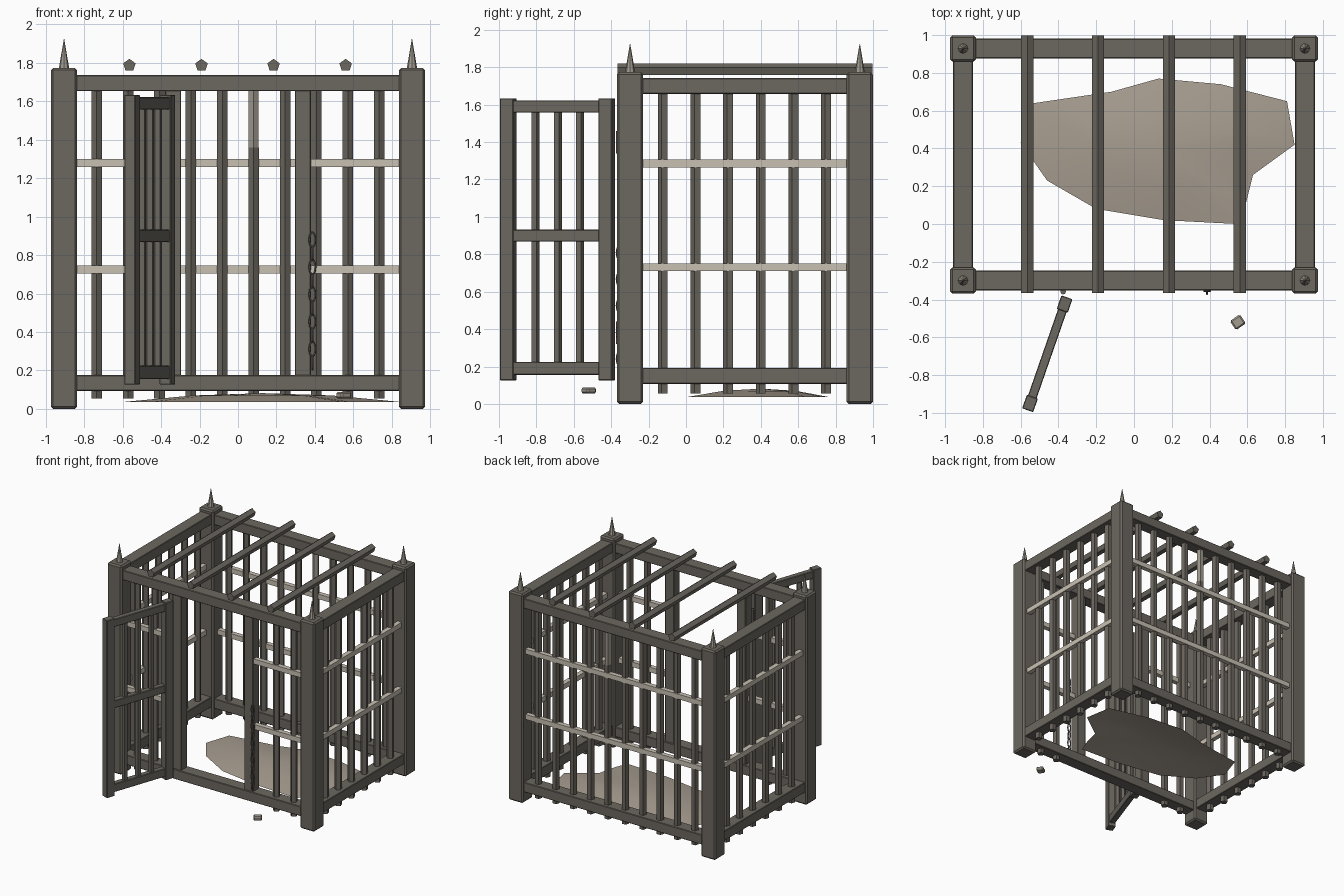
import bpy, bmesh, math
from mathutils import Vector, Matrix

cube = bpy.data.objects.get("Cube")
if cube:
    bpy.data.objects.remove(cube, do_unlink=True)


def material(name, rgb):
    m = bpy.data.materials.new(name)
    m.use_nodes = True
    m.diffuse_color = (*rgb, 1)
    m.node_tree.nodes["Principled BSDF"].inputs["Base Color"].default_value = (*rgb, 1)
    return m


IRON = material("dark iron", (0.15, 0.135, 0.115))
BAND = material("pale band", (0.58, 0.53, 0.45))
STEEL = material("worn steel", (0.36, 0.33, 0.28))
CLOTH = material("tan cloth", (0.39, 0.34, 0.28))


def finish(name, bm, mat, matrix=Matrix()):
    mesh = bpy.data.meshes.new(name)
    bm.to_mesh(mesh)
    bm.free()
    mesh.materials.append(mat)
    ob = bpy.data.objects.new(name, mesh)
    ob.matrix_world = matrix
    bpy.context.collection.objects.link(ob)
    return ob


def box(name, center, size, mat=IRON, bevel=0.004, frame=Matrix()):
    bm = bmesh.new()
    bmesh.ops.create_cube(bm, size=1)
    bmesh.ops.scale(bm, vec=size, verts=bm.verts)
    if bevel:
        bmesh.ops.bevel(bm, geom=bm.edges[:], offset=bevel, segments=1, affect='EDGES')
    return finish(name, bm, mat, frame @ Matrix.Translation(center))


def rod(name, a, b, r, mat=IRON, sides=5, tip=None, frame=Matrix()):
    a, b = Vector(a), Vector(b)
    axis = b - a
    bm = bmesh.new()
    bmesh.ops.create_cone(bm, cap_ends=True, segments=sides, radius1=r,
                          radius2=r if tip is None else tip, depth=axis.length)
    turn = axis.to_track_quat('Z', 'Y').to_matrix().to_4x4()
    return finish(name, bm, mat, frame @ Matrix.Translation((a + b) / 2) @ turn)


PX, YF, YB = 0.905, -0.299, 0.929
YM = (YF + YB) / 2
BAND_Z = (0.725, 1.28)

# Corner posts with spikes
for x in (-PX, PX):
    for y in (YF, YB):
        box("corner_post", (x, y, 0.887), (0.137, 0.14, 1.774), bevel=0.012)
        rod("post_spike", (x, y, 1.765), (x, y, 1.925), 0.028, STEEL, 8, 0.001)

# Horizontal rails
for y in (YF, YB):
    for z in (0.135, 1.695):
        box("long_rail", (0, y, z), (1.74, 0.105, 0.083))
for x in (-PX, PX):
    for z in (0.15, 1.7):
        box("side_rail", (x, YM, z), (0.105, 1.16, 0.085))

# Vertical bars: back and front walls
for i in range(10):
    x = -0.735 + i * 0.1633
    snapped = i == 5
    rod("back_bar", (x, YB, 0.055), (x, YB, 1.36 if snapped else 1.69), 0.029)
    if snapped:
        rod("back_bar_top", (x, YB, 1.36), (x, YB, 1.69), 0.027, STEEL)
    if abs(x) > 0.5:
        rod("front_bar", (x, YF, 0.055), (x, YF, 1.69), 0.029)

# Vertical bars: side walls
for x in (-PX, PX):
    for i in range(6):
        y = YM + (i - 2.5) * 0.1745
        rod("side_bar", (x, y, 0.055), (x, y, 1.69), 0.029)

# Pale bands on the outside of the bars
for z in BAND_Z:
    box("back_band", (0, YB + 0.012, z), (1.68, 0.04, 0.042), BAND, 0)
    for s in (-1, 1):
        box("side_band", (s * (PX + 0.012), YM, z + 0.006), (0.04, 1.1, 0.042), BAND, 0)
        box("front_band", (s * 0.605, YF - 0.012, z), (0.47, 0.04, 0.042), BAND, 0)

# Door jambs
for s in (-1, 1):
    box("door_jamb", (s * 0.337, YF, 0.915), (0.083, 0.083, 1.5))

# Roof beams
for i in range(4):
    x = -0.565 + i * 0.375
    rod("roof_beam", (x, -0.366, 1.787), (x, 0.998, 1.787), 0.034)

# Open door: local x runs from hinge to free edge
hinge, free = Vector((-0.355, -0.388, 0)), Vector((-0.563, -0.986, 0))
run = free - hinge
L = run.length
door = Matrix.Translation(hinge) @ Matrix.Rotation(math.atan2(run.y, run.x), 4, 'Z')
for x in (0.038, L - 0.038):
    box("door_stile", (x, 0, 0.88), (0.076, 0.062, 1.508), frame=door)
for z, h in ((0.19, 0.07), (0.9, 0.065), (1.59, 0.065)):
    box("door_rail", (L / 2, 0, z), (L - 0.14, 0.048, h), frame=door)
for i in (-1, 0, 1):
    x = L / 2 + i * 0.126
    rod("door_bar", (x, 0, 0.18), (x, 0, 1.61), 0.023, frame=door)

# Hinges
for z in (0.38, 1.4):
    rod("hinge_barrel", (-0.375, -0.358, z - 0.06), (-0.375, -0.358, z + 0.06), 0.015, sides=8)

# Hanging chain: alternating oval links
for i in range(10):
    bm = bmesh.new()
    n, m = 10, 5
    rings = []
    for j in range(n):
        a = math.tau * j / n
        ring = []
        for k in range(m):
            b = math.tau * k / m
            w = 0.006 * math.cos(b)
            ring.append(bm.verts.new(((0.015 + w) * math.cos(a), 0.006 * math.sin(b),
                                      (0.038 + w) * math.sin(a))))
        rings.append(ring)
    for j in range(n):
        p, q = rings[j], rings[(j + 1) % n]
        for k in range(m):
            bm.faces.new((p[k], q[k], q[(k + 1) % m], p[(k + 1) % m]))
    bmesh.ops.recalc_face_normals(bm, faces=bm.faces)
    finish("chain_link", bm, IRON, Matrix.Translation((0.387, -0.355, 0.88 - i * 0.071))
           @ Matrix.Rotation(math.pi / 2 * (i % 2), 4, 'Z'))

# Fallen lock on the ground
box("fallen_lock", (0, 0, 0), (0.064, 0.058, 0.034), STEEL, 0.008,
    Matrix.Translation((0.55, -0.52, 0.072)) @ Matrix.Rotation(0.6, 4, 'Z'))

# Crumpled cloth on the floor: a shallow smooth mound
outline = [(-0.53, 0.64), (-0.12, 0.70), (0.13, 0.77), (0.46, 0.74), (0.81, 0.65),
           (0.85, 0.42), (0.63, 0.26), (0.59, 0.10), (0.55, 0.0), (0.16, 0.02),
           (-0.20, 0.08), (-0.46, 0.23), (-0.60, 0.43)]
bm = bmesh.new()
mid = Vector((0.13, 0.40))
top = bm.verts.new((*mid, 0.082))
loops = [[bm.verts.new((*mid.lerp(Vector(p), f), z)) for p in outline]
         for f, z in ((0.5, 0.07), (1, 0.036))]
for j in range(len(outline)):
    k = (j + 1) % len(outline)
    bm.faces.new((top, loops[0][k], loops[0][j]))
    bm.faces.new((loops[0][j], loops[0][k], loops[1][k], loops[1][j]))
bmesh.ops.recalc_face_normals(bm, faces=bm.faces)
if top.link_faces[0].normal.z < 0:
    bmesh.ops.reverse_faces(bm, faces=bm.faces)
for f in bm.faces:
    f.smooth = True
finish("floor_cloth", bm, CLOTH)
